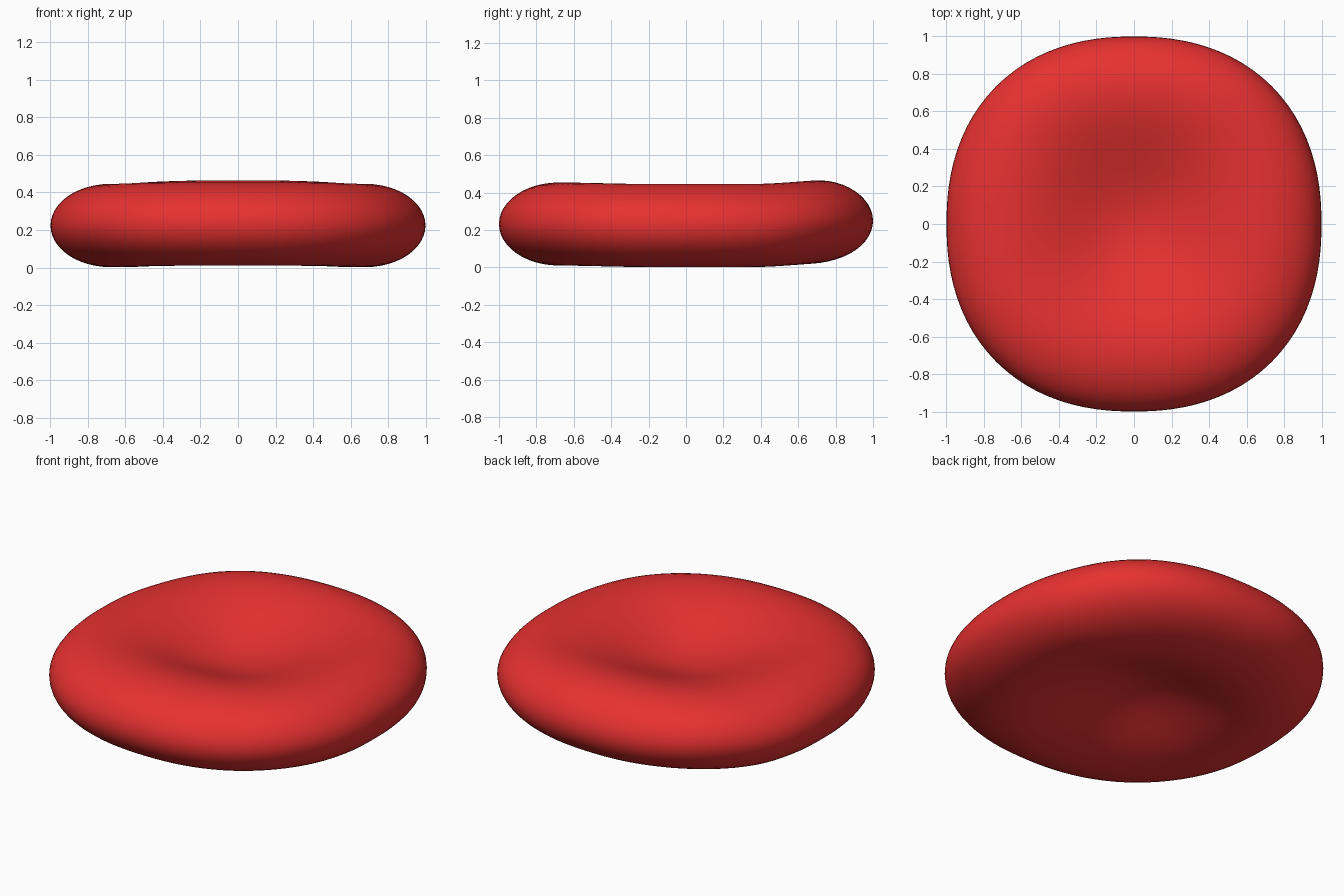
import bpy, bmesh
from math import sin, cos, pi

if "Cube" in bpy.data.objects:
    bpy.data.objects.remove(bpy.data.objects["Cube"])

SEG = 96
CREST, HALF, DISH = 0.68, 0.222, 0.155

# Half profile (radius, height): outer lip, then the dished face towards the centre
upper = [(CREST + (1 - CREST) * cos(a), HALF * sin(a))
         for a in (pi / 2 * i / 12 for i in range(13))]
for i in range(1, 16):
    r = CREST * (1 - i / 16)
    upper.append((r, HALF - DISH * (0.5 + 0.5 * cos(pi * r / CREST))))
profile = [(r, -z) for r, z in reversed(upper[1:])] + upper


def place(r, z, a):
    # Slightly squarish outline, with the back edge bent upwards
    n = 2.25
    k = r * (abs(cos(a)) ** n + abs(sin(a)) ** n) ** (-1 / n)
    x, y = k * cos(a), k * sin(a)
    t = min(max((y - 0.35) / 0.5, 0), 1)
    lift = 0.025 * t * t * (3 - 2 * t)
    s = min(max((-y - 0.2) / 0.5, 0), 1)
    lift += 0.008 * s * s * (3 - 2 * s)
    return (x, y, z + HALF + 0.002 + lift)


# Blood-cell shaped disc, spun from the profile
bm = bmesh.new()
rings = [[bm.verts.new(place(r, z, 2 * pi * j / SEG)) for j in range(SEG)]
         for r, z in profile]
for lo, hi in zip(rings, rings[1:]):
    for j in range(SEG):
        k = (j + 1) % SEG
        bm.faces.new((lo[j], lo[k], hi[k], hi[j]))
for ring, z in ((rings[0], DISH - HALF), (rings[-1], HALF - DISH)):
    centre = bm.verts.new(place(0, z, 0))
    for j in range(SEG):
        bm.faces.new((ring[j], ring[(j + 1) % SEG], centre))
bmesh.ops.recalc_face_normals(bm, faces=bm.faces)
for f in bm.faces:
    f.smooth = True

mesh = bpy.data.meshes.new("blood_cell_disc")
bm.to_mesh(mesh)
bm.free()
disc = bpy.data.objects.new("blood_cell_disc", mesh)
bpy.context.collection.objects.link(disc)

red = bpy.data.materials.new("red")
red.diffuse_color = (0.8, 0.03, 0.03, 1)
red.use_nodes = True
red.node_tree.nodes["Principled BSDF"].inputs["Base Color"].default_value = red.diffuse_color
mesh.materials.append(red)
